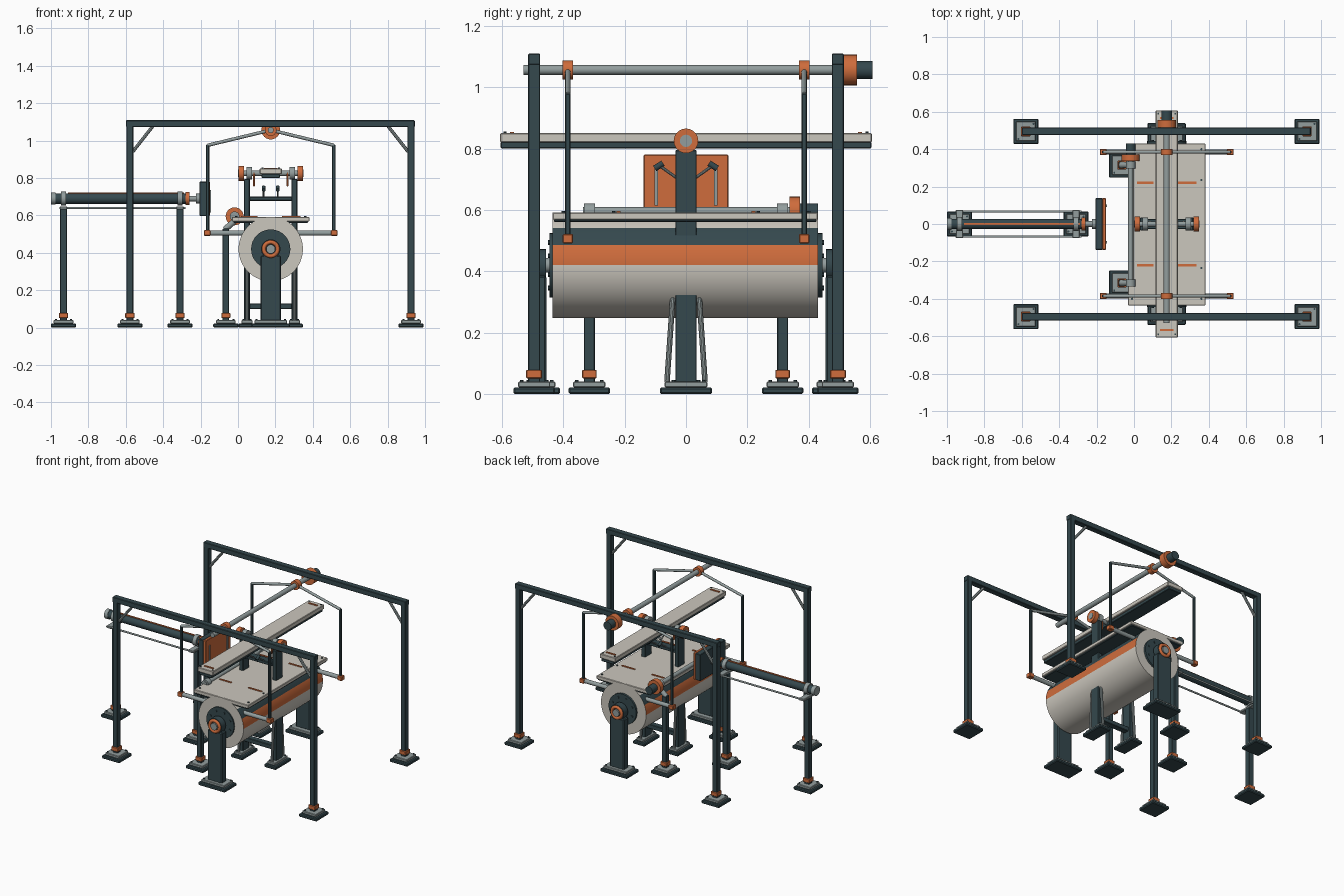
import bpy, math
from mathutils import Vector

if "Cube" in bpy.data.objects:
    bpy.data.objects.remove(bpy.data.objects["Cube"])


def mat(name, r, g, b):
    m = bpy.data.materials.new(name)
    m.diffuse_color = (r, g, b, 1)
    m.use_nodes = True
    m.node_tree.nodes["Principled BSDF"].inputs["Base Color"].default_value = m.diffuse_color
    return m


DARK = mat("dark_steel", 0.035, 0.065, 0.075)
GREY = mat("pale_steel", 0.29, 0.34, 0.34)
CREAM = mat("cream", 0.60, 0.57, 0.51)
ORANGE = mat("orange", 0.62, 0.15, 0.045)


def box(name, x, y, z, m, bevel=0.003):
    """Box from (min, max) ranges."""
    bpy.ops.mesh.primitive_cube_add(size=1, location=[(a + b) / 2 for a, b in (x, y, z)])
    o = bpy.context.object
    o.name = name
    o.scale = [b - a for a, b in (x, y, z)]
    bpy.ops.object.transform_apply(location=False, rotation=False, scale=True)
    if bevel:
        b = o.modifiers.new("bevel", 'BEVEL')
        b.width, b.segments = bevel, 1
    o.data.materials.append(m)
    return o


def cbox(name, c, s, m, bevel=0.003):
    """Box from centre and size."""
    return box(name, *[(a - d / 2, a + d / 2) for a, d in zip(c, s)], m, bevel)


def rod(name, a, b, r, m, n=24):
    """Cylinder between two points."""
    a, b = Vector(a), Vector(b)
    d = b - a
    bpy.ops.mesh.primitive_cylinder_add(vertices=n, radius=r, depth=d.length, location=(a + b) / 2)
    o = bpy.context.object
    o.name = name
    o.rotation_euler = d.to_track_quat('Z', 'Y').to_euler()
    o.data.materials.append(m)
    bpy.ops.object.shade_smooth_by_angle(angle=math.radians(35))
    return o


def foot(name, x, y, sx=0.135, sy=0.135):
    """Rubber pad, steel plate and anchor bolts."""
    cbox(name + "_pad", (x, y, 0.011), (sx, sy, 0.022), DARK, 0.005)
    cbox(name + "_plate", (x, y, 0.031), (sx - 0.03, sy - 0.03, 0.018), GREY)
    for i in (-1, 1):
        bx, by = x + i * (sx / 2 - 0.027), y + i * (sy / 2 - 0.027)
        rod(name + "_bolt", (bx, by, 0.035), (bx, by, 0.046), 0.006, DARK, 6)


def post(name, x, y, top, w=0.036, d=0.04):
    """Footed post with an orange collar."""
    foot(name + "_foot", x, y)
    box(name, (x - w / 2, x + w / 2), (y - d / 2, y + d / 2), (0.035, top), DARK)
    cbox(name + "_collar", (x, y, 0.065), (w + 0.014, d + 0.012, 0.028), ORANGE)


# Gantry frames
for s in (-1, 1):
    y = s * 0.495
    for x, k in ((-0.578, 1), (0.925, -1)):
        post("gantry_post", x, y, 1.1)
        rod("gantry_brace", (x + k * 0.015, y, 0.94), (x + k * 0.125, y, 1.08), 0.009, GREY, 8)
    box("gantry_beam", (-0.598, 0.945), (y - 0.02, y + 0.02), (1.073, 1.109), DARK)

# Overhead shaft and its motor
CX, SZ = 0.175, 1.056
rod("overhead_shaft", (CX, -0.53, SZ), (CX, 0.52, SZ), 0.016, GREY)
rod("overhead_motor_flange", (CX, 0.512, SZ), (CX, 0.557, SZ), 0.05, ORANGE)
rod("overhead_motor", (CX, 0.555, SZ), (CX, 0.607, SZ), 0.029, DARK)

# Swing arms
for s in (-1, 1):
    y = s * 0.385
    rod("swing_hub", (CX, y - 0.017, SZ), (CX, y + 0.017, SZ), 0.031, ORANGE)
    for k in (-1, 1):
        x = CX + k * 0.337
        rod("swing_spoke", (CX, y, SZ), (x, y, 0.975), 0.009, GREY, 12)
        cbox("swing_hanger", (x, y, 0.742), (0.017, 0.017, 0.475), DARK)
        cbox("swing_foot_block", (x + k * 0.003, y, 0.506), (0.035, 0.034, 0.03), ORANGE)
        rod("swing_foot_rod", (x, y, 0.506), (CX + k * 0.12, y, 0.506), 0.014, GREY)

# Drum with coloured stripes, hubs and bearings
DZ = 0.42
drum = rod("drum", (CX, -0.435, DZ), (CX, 0.43, DZ), 0.172, CREAM, 64)
drum.data.materials.append(ORANGE)
drum.data.materials.append(DARK)
for p in drum.data.polygons:
    if len(p.vertices) > 4:
        continue
    c = drum.rotation_euler.to_matrix() @ p.center
    a = math.degrees(math.atan2(c.z, abs(c.x)))
    p.material_index = 1 if 0 < a < 22.5 else 2 if 22.5 < a < 45 else 0
for s in (-1, 1):
    rod("drum_hub", (CX, s * 0.42, DZ), (CX, s * 0.444, DZ), 0.105, DARK, 32)
    for i in range(8):
        a = (i + 0.5) * math.pi / 4
        bx, bz = CX + 0.08 * math.cos(a), DZ + 0.08 * math.sin(a)
        rod("hub_bolt", (bx, s * 0.44, bz), (bx, s * 0.449, bz), 0.008, DARK, 6)
    rod("drum_axle", (CX, s * 0.43, DZ), (CX, s * 0.515, DZ), 0.024, GREY)
    foot("pedestal_foot", CX, s * 0.475, 0.205, 0.13)
    box("drum_pedestal", (0.12, 0.23), sorted((s * 0.455, s * 0.505)), (0.035, 0.385), DARK, 0.006)
    rod("bearing_housing", (CX, s * 0.457, DZ), (CX, s * 0.503, DZ), 0.052, DARK, 32)
    bpy.ops.mesh.primitive_torus_add(major_radius=0.037, minor_radius=0.011, major_segments=32,
                                     minor_segments=8, location=(CX, s * 0.504, DZ),
                                     rotation=(math.pi / 2, 0, 0))
    bpy.context.object.name = "bearing_ring"
    bpy.context.object.data.materials.append(ORANGE)
    bpy.ops.object.shade_smooth()

# Work table over the drum
box("table_underside", (-0.025, 0.375), (-0.43, 0.425), (0.56, 0.57), DARK)
box("table_top", (-0.033, 0.382), (-0.435, 0.43), (0.568, 0.592), CREAM)
for s in (-1, 1):
    for xa, xb in ((0.015, 0.105), (0.235, 0.335)):
        box("table_slot", (xa, xb), (s * 0.22 - 0.006, s * 0.22 + 0.006), (0.588, 0.596), ORANGE, 0)
    for x in (-0.01, 0.36):
        for y in (0.4, 0.235):
            rod("table_bolt", (x, s * y, 0.588), (x, s * y, 0.597), 0.006, DARK, 8)

# Centre columns, struts and cross bars
for k in (-1, 1):
    x = CX + k * 0.127
    foot("column_foot", x, 0, 0.09, 0.17)
    cbox("centre_column", (x, 0, 0.415), (0.03, 0.07, 0.76), DARK)
    for s in (-1, 1):
        rod("column_strut", (x, s * 0.062, 0.04), (x, s * 0.042, 0.33), 0.009, GREY, 10)
    rod("column_bearing", (CX + k * 0.142, 0, 0.825), (CX + k * 0.172, 0, 0.825), 0.04, ORANGE)
    rod("column_bearing_cap", (CX + k * 0.17, 0, 0.825), (CX + k * 0.175, 0, 0.825), 0.02, GREY)
    rod("axle_collar", (CX + k * 0.1, 0, 0.825), (CX + k * 0.13, 0, 0.825), 0.034, GREY)
    box("board_clip", *[sorted((CX + k * 0.084, CX + k * 0.094)), (-0.015, 0.015)], (0.755, 0.83), ORANGE)
    # angled nozzles between the columns
    for s in (-1, 1):
        nx = CX + k * 0.038
        rod("nozzle_arm", (nx, s * 0.01, 0.69), (nx, s * 0.085, 0.743), 0.005, GREY, 10)
        rod("nozzle_head", (nx, s * 0.075, 0.752), (nx, s * 0.102, 0.735), 0.01, DARK, 12)
box("base_cross_bar", (0.05, 0.30), (-0.02, 0.02), (0.1, 0.13), DARK)
box("nozzle_bar", (0.06, 0.29), (-0.028, 0.028), (0.678, 0.7), DARK)
rod("board_axle", (0.03, 0, 0.825), (0.32, 0, 0.825), 0.014, GREY)

# Tilting board
box("board_core", (0.126, 0.224), (-0.604, 0.604), (0.8, 0.822), DARK)
box("board_top", (0.116, 0.234), (-0.606, 0.606), (0.82, 0.85), CREAM)
for s in (-1, 1):
    box("board_mark", (0.14, 0.21), (s * 0.567 - 0.006, s * 0.567 + 0.006), (0.846, 0.854), ORANGE, 0)
    for x in (0.13, 0.22):
        rod("board_bolt", (x, s * 0.59, 0.845), (x, s * 0.59, 0.855), 0.005, DARK, 8)

# Side roller on two posts
RX, RZ = -0.018, 0.595
for s in (-1, 1):
    y = s * 0.315
    post("roller_post", -0.065, y, 0.53, 0.034, 0.036)
    rod("roller_arm", (-0.07, y, 0.525), (RX, y, 0.57), 0.016, GREY, 16)
    rod("roller_bearing", (RX, y - 0.018, RZ), (RX, y + 0.018, RZ), 0.026, GREY)
rod("side_roller", (RX, -0.335, RZ), (RX, 0.40, RZ), 0.014, GREY)
rod("roller_motor_flange", (RX, 0.338, RZ), (RX, 0.372, RZ), 0.048, ORANGE)
rod("roller_motor", (RX, 0.37, RZ), (RX, 0.43, RZ), 0.026, DARK)

# Horizontal ram on two posts
PZ = 0.69
for x in (-0.933, -0.31):
    post("ram_post", x, 0, 0.645)
    cbox("ram_cross_head", (x, 0, 0.64), (0.04, 0.15, 0.016), GREY)
    rod("ram_clamp", (x - 0.014, 0, PZ), (x + 0.014, 0, PZ), 0.037, GREY)
rod("ram_barrel", (-0.985, 0, PZ), (-0.275, 0, PZ), 0.028, DARK)
rod("ram_end_cap", (-1.0, 0, PZ), (-0.975, 0, PZ), 0.032, GREY)
box("ram_stripe", (-0.91, -0.29), (-0.005, 0.005), (0.713, 0.722), ORANGE, 0)
rod("ram_seal", (-0.282, 0, PZ), (-0.26, 0, PZ), 0.035, ORANGE)
rod("ram_piston", (-0.262, 0, PZ), (-0.2, 0, PZ), 0.015, GREY)
rod("ram_plate_boss", (-0.225, 0, PZ), (-0.2, 0, PZ), 0.026, GREY)
for s in (-1, 1):
    rod("ram_guide_rod", (-0.955, s * 0.067, 0.64), (-0.28, s * 0.067, 0.64), 0.006, GREY, 12)
    box("push_plate_rib", (-0.152, -0.145), (s * 0.097 - 0.006, s * 0.097 + 0.006), (0.615, 0.735), GREY, 0)
box("push_plate_back", (-0.206, -0.168), (-0.138, 0.138), (0.597, 0.78), DARK)
box("push_plate_face", (-0.17, -0.15), (-0.138, 0.138), (0.597, 0.78), ORANGE)
